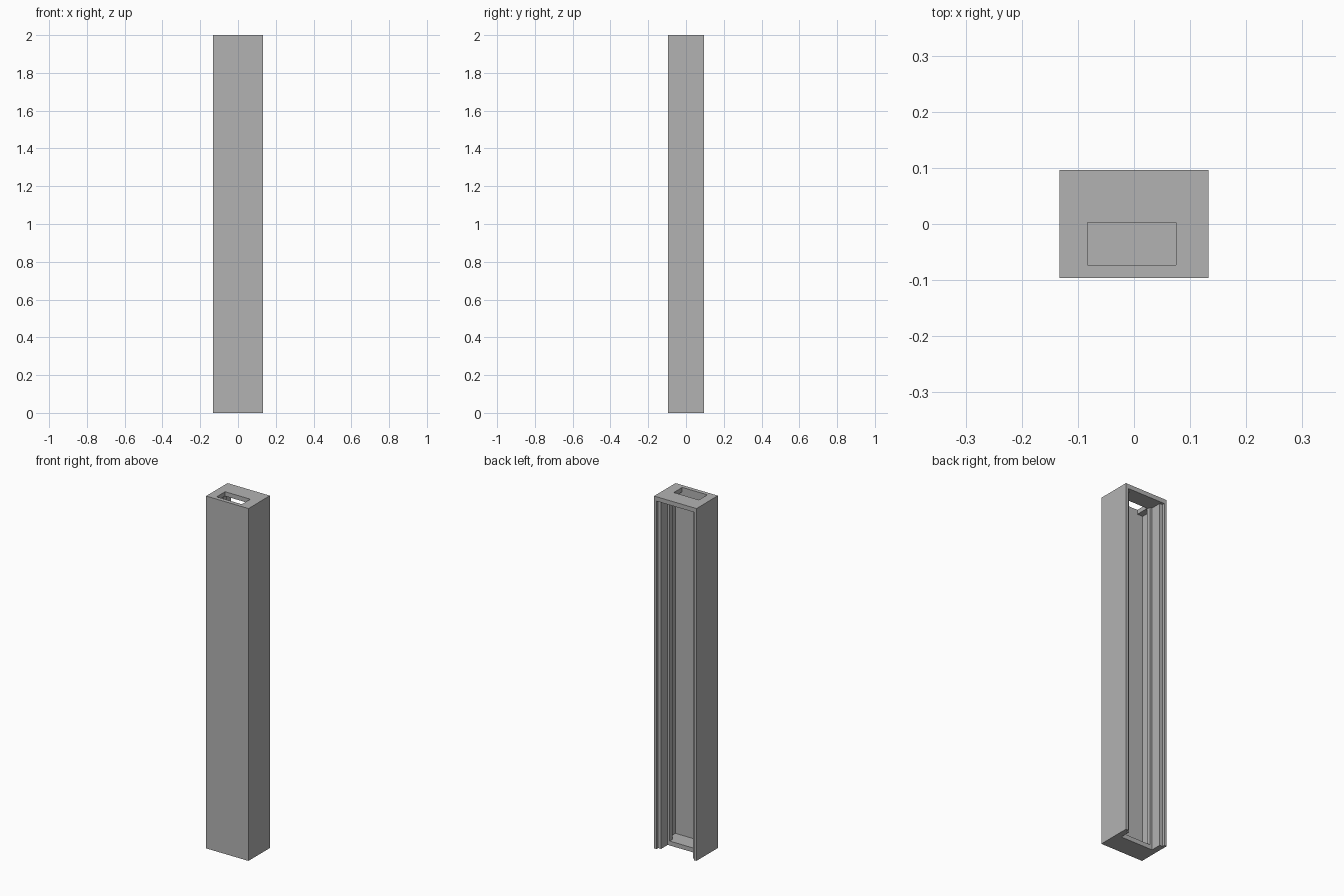
import bpy

if "Cube" in bpy.data.objects:
    bpy.data.objects.remove(bpy.data.objects["Cube"], do_unlink=True)

# One plain grey plastic
COLOUR = (0.45, 0.45, 0.45, 1.0)
grey = bpy.data.materials.new("grey_plastic")
grey.use_nodes = True
grey.diffuse_color = COLOUR
grey.node_tree.nodes["Principled BSDF"].inputs["Base Color"].default_value = COLOUR

HALF_W, HALF_D, HEIGHT = 0.133, 0.096, 2.0
PLATE = 0.025


def rect(x0, x1, y0, y1):
    return [(x0, y0), (x1, y0), (x1, y1), (x0, y1)]


def prism(name, outlines, z0, z1):
    """Extrude closed outlines upward; an inner outline becomes a hole."""
    curve = bpy.data.curves.new(name, "CURVE")
    curve.dimensions = "2D"
    curve.fill_mode = "BOTH"
    curve.extrude = (z1 - z0) / 2
    for pts in outlines:
        spline = curve.splines.new("POLY")
        spline.points.add(len(pts) - 1)
        for point, (x, y) in zip(spline.points, pts):
            point.co = (x, y, 0, 1)
        spline.use_cyclic_u = True
    temp = bpy.data.objects.new(name + "_outline", curve)
    bpy.context.collection.objects.link(temp)
    bpy.context.view_layer.update()
    graph = bpy.context.evaluated_depsgraph_get()
    mesh = bpy.data.meshes.new_from_object(temp.evaluated_get(graph))
    bpy.data.objects.remove(temp, do_unlink=True)
    for v in mesh.vertices:
        v.co.z += (z0 + z1) / 2
    mesh.name = name
    mesh.materials.clear()
    mesh.materials.append(grey)
    for poly in mesh.polygons:
        poly.use_smooth = False
    obj = bpy.data.objects.new(name, mesh)
    bpy.context.collection.objects.link(obj)
    return obj


def mirrored(half):
    """Complete a half outline with its mirror image across x."""
    return half + [(-x, y) for x, y in reversed(half)]


# Inner side of the left wall: cover rebate, cover step, board rail, front bay
front_bay = [(0.0875, -0.004), (0.118, -0.004), (0.118, -0.073)]
rail = [(0.1, 0.021), (0.0875, 0.021)]
rebate = [(0.118, HALF_D), (0.118, 0.081), (0.1, 0.081)]

# Open-backed channel body
outer = [(-HALF_W, HALF_D), (-HALF_W, -HALF_D), (HALF_W, -HALF_D), (HALF_W, HALF_D)]
prism("channel_body", [outer + mirrored(rebate + rail + front_bay)], 0, HEIGHT - PLATE)

# Floor fills only the bay in front of the cover slot
prism("floor_plate", [mirrored(rail[1:] + front_bay)], 0, PLATE)

# Top plate with the offset rectangular opening
prism("top_plate", [rect(-HALF_W, HALF_W, -HALF_D, HALF_D),
                    rect(-0.083, 0.075, -0.073, 0.003)], HEIGHT - PLATE, HEIGHT)
